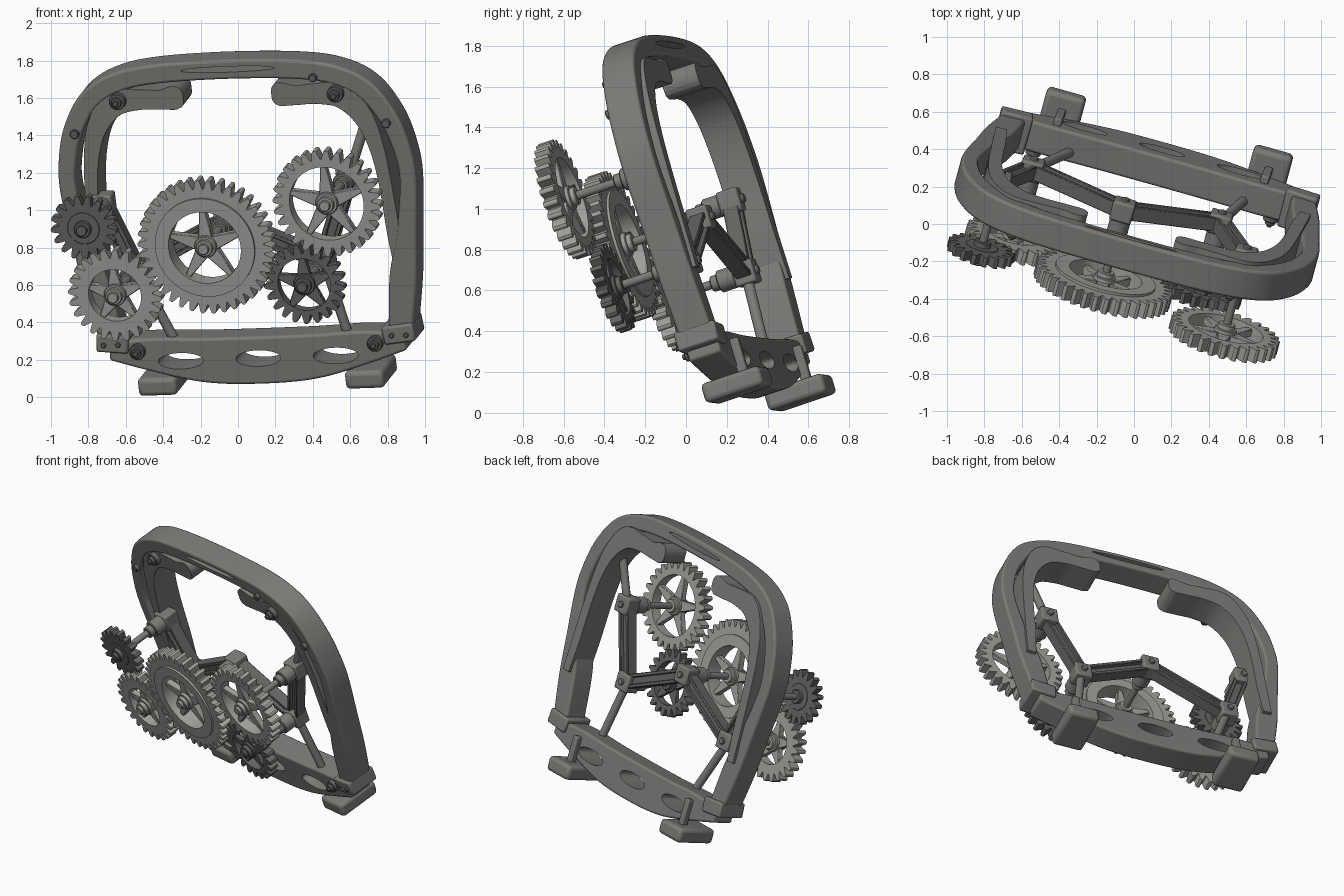
import bpy, bmesh
from math import sin, cos, pi, radians
from mathutils import Matrix, Vector

if "Cube" in bpy.data.objects:
    bpy.data.objects.remove(bpy.data.objects["Cube"])

# Leaning pose of the whole model; local axes: x width, y depth (front is -y), z up
M = (Matrix.Translation((.042, .11, .96)) @ Matrix.Rotation(radians(-15), 4, 'Z')
     @ Matrix.Rotation(radians(18), 4, 'X') @ Matrix.Rotation(radians(-2), 4, 'Y'))
parts, cutters = [], []
D = .085  # half depth of the frame


def grey(name, v):
    m = bpy.data.materials.new(name)
    m.diffuse_color = (v, v * .98, v * .93, 1)
    m.use_nodes = True
    m.node_tree.nodes["Principled BSDF"].inputs["Base Color"].default_value = m.diffuse_color
    return m


FRAME, DARK, LIGHT = grey('frame_grey', .2), grey('dark_grey', .13), grey('light_grey', .36)


def loc(x, z, n):
    """Local point at depth n that appears at (x, z) in the front view."""
    rx, rz = x - M[0][3] - M[0][1] * n, z - M[2][3] - M[2][1] * n
    a, b, c, d = M[0][0], M[0][2], M[2][0], M[2][2]
    k = a * d - b * c
    return Vector(((rx * d - b * rz) / k, n, (a * rz - c * rx) / k))


def finish(bm, name, bevel=0, segs=2, mat=FRAME):
    bmesh.ops.recalc_face_normals(bm, faces=bm.faces)
    me = bpy.data.meshes.new(name)
    bm.to_mesh(me)
    bm.free()
    me.materials.append(mat)
    ob = bpy.data.objects.new(name, me)
    bpy.context.collection.objects.link(ob)
    ob.matrix_world = M
    if bevel:
        m = ob.modifiers.new('bevel', 'BEVEL')
        m.width, m.segments, m.limit_method, m.angle_limit = bevel, segs, 'ANGLE', radians(50)
    parts.append(ob)
    return ob


def box(bm, size, centre, rot=Matrix()):
    bmesh.ops.create_cube(bm, size=1, matrix=Matrix.Translation(centre) @ rot @ Matrix.Diagonal((*size, 1)))


def cyl(bm, p, q, r, seg=24):
    p, q = Vector(p), Vector(q)
    d = q - p
    mat = Matrix.Translation((p + q) / 2) @ d.to_track_quat('Z', 'Y').to_matrix().to_4x4()
    bmesh.ops.create_cone(bm, cap_ends=True, segments=seg, radius1=r, radius2=r, depth=d.length, matrix=mat)


def axial(bm, c, n0, n1, r, seg=24):
    cyl(bm, (c[0], n0, c[-1]), (c[0], n1, c[-1]), r, seg)


def spline(pts, k=8):
    P = [Vector(p) for p in pts]
    P = [2 * P[0] - P[1]] + P + [2 * P[-1] - P[-2]]
    out = []
    for i in range(1, len(P) - 2):
        a, b, c, d = P[i - 1:i + 3]
        for j in range(k):
            t = j / k
            out.append(.5 * (2 * b + (c - a) * t + (2 * a - 5 * b + 4 * c - d) * t * t + (3 * b - a - 3 * c + d) * t ** 3))
    return out + [P[-2]]


def sweep(bm, rows, closed=False):
    """Join rows of section vertices into a tube."""
    n = len(rows[0])
    for a, b in zip(rows, rows[1:] + rows[:1] if closed else rows[1:]):
        for j in range(n):
            bm.faces.new((a[j], a[(j + 1) % n], b[(j + 1) % n], b[j]))
    if not closed:
        bm.faces.new(rows[0])
        bm.faces.new(rows[-1])


def strip(name, pts, n0, n1, bevel):
    """Curved band; each point is (u, v, half width)."""
    bm, rows, S = bmesh.new(), [], spline(pts)
    for i, s in enumerate(S):
        t = S[min(i + 1, len(S) - 1)] - S[max(i - 1, 0)]
        w = Vector((-t.y, t.x)).normalized() * s.z
        rows.append([bm.verts.new((s.x + g * w.x, n, s.y + g * w.y))
                     for g, n in ((-1, n0), (1, n0), (1, n1), (-1, n1))])
    sweep(bm, rows)
    return finish(bm, name, bevel, 3)


def cut_ovals(ob, ovals):
    for u, v, a, b in ovals:
        bm = bmesh.new()
        axial(bm, (u, v), -.3, .3, 1, 40)
        for w in bm.verts:
            w.co.x, w.co.z = u + (w.co.x - u) * a, v + (w.co.z - v) * b
        c = finish(bm, 'oval_cutter')
        parts.remove(c)
        c.hide_render = True
        c.hide_set(True)
        m = ob.modifiers.new('hole', 'BOOLEAN')
        m.object, m.operation, m.solver = c, 'DIFFERENCE', 'EXACT'
        cutters.append(c)


def mirrored(half):
    return half + [(-u, v, w) for u, v, w in half[-2::-1]]


# Outer hoop and bottom rail
hoop = strip('outer_hoop', mirrored([(.80, -.66, .065), (.85, -.35, .075), (.90, -.1, .055), (.943, .2, .046),
             (.928, .38, .048), (.875, .55, .052), (.77, .71, .055), (.62, .80, .054), (.4, .843, .054), (0, .857, .054)]),
             -D, D, .015)
cut_ovals(hoop, [(.02, .86, .26, .016)])
rail = strip('bottom_rail', mirrored([(.82, -.70, .05), (.6, -.725, .092), (.3, -.768, .125), (0, -.778, .133)]),
             -D, D, .015)
cut_ovals(rail, [(u, -.765, .125, .045) for u in (-.43, 0, .43)])

for s, side in ((-1, 'left'), (1, 'right')):
    # Inner hook curling in under the top rail, with a rounded end
    strip(side + '_hook', [(s * u, v, w) for u, v, w in ((.845, -.32, .03), (.83, -.1, .036), (.815, .2, .036),
          (.79, .4, .042), (.74, .56, .055), (.64, .685, .072), (.5, .705, .058), (.38, .70, .055), (.30, .708, .066),
          (.262, .708, .054), (.245, .708, .028))],
          -D + .004, D + .02, .018)
    # Corner clip
    bm = bmesh.new()
    box(bm, (.175, .215, .10), (s * .795, 0, -.652), Matrix.Rotation(-s * .1, 4, 'Y'))
    finish(bm, side + '_corner_clip', .012)
    # Foot pad and its peg
    bm = bmesh.new()
    box(bm, (.215, .31, .10), (s * .575, .05, -.903))
    finish(bm, side + '_foot', .025, 3)
    bm = bmesh.new()
    box(bm, (.045, .05, .2), (s * .575, .1, -.78))
    finish(bm, side + '_foot_peg', .008)
    # Bolts and screws
    bm = bmesh.new()
    for u, v, r in ((.605, .706, .045), (.66, -.70, .042)):
        axial(bm, (s * u, v), -.115, .06, r)
        axial(bm, (s * u, v), -.135, -.1, r * .65)
        axial(bm, (s * u, v), -.15, -.1, r * .35)
    axial(bm, (s * .865, .53), -.11, .06, .024)
    for u in (.76, .84):
        axial(bm, (s * u, -.655), -.12, -.09, .014, 12)
    if s > 0:
        axial(bm, (.49, .80), -.11, .06, .022)
    finish(bm, side + '_bolts', .004, 1, DARK)


def gear(name, c, n, r, teeth, hole, th, spokes, step, mat):
    """Toothed ring with star spokes, hub and shaft end."""
    tooth = (0, 0, .45, .9, 1, 1, .9, .45)
    h, N = .05, teeth * 8
    sections = [[(r - h + h * tooth[i % 8], -th / 2), (r - h + h * tooth[i % 8], th / 2), (hole, th / 2), (hole, -th / 2)]
                for i in range(N)]
    rings = [(name, sections)]
    if step:
        e = th / 2 + .014
        rings.append((name + '_raised_ring', [[(step, -e), (step, e), (hole, e), (hole, -e)]] * 64))
    for nm, secs in rings:
        bm, k = bmesh.new(), 2 * pi / len(secs)
        sweep(bm, [[bm.verts.new((c.x + R * cos(i * k), n + y, c.z + R * sin(i * k))) for R, y in sec]
                   for i, sec in enumerate(secs)], closed=True)
        finish(bm, nm, mat=mat)
    bm = bmesh.new()
    for i in range(spokes):
        a = 2 * pi * i / spokes + pi / 2
        d, e = Vector((cos(a), 0, sin(a))), Vector((-sin(a), 0, cos(a)))
        ring = [c + d * R + e * w for R, w in ((.03, -.042), (hole + .01, -.014), (hole + .01, .014), (.03, .042))]
        sweep(bm, [[bm.verts.new((p.x, y, p.z)) for p in ring] for y in (n - th * .28, n + th * .28)])
    axial(bm, c, n - th * .55, n + th * .55, max(.06, hole * .3) if spokes else hole + .005, 32)
    axial(bm, c, n - th * .5 - .03, n + th * .5 + .03, .046)
    axial(bm, c, n - th * .5 - .05, n, .03)
    finish(bm, name + '_hub', .004, 1, mat)


# Gears: name, front-view centre, depth, radius, teeth, hole, thickness, spokes, raised ring
J = {}
for name, x, z, n, r, t, hole, th, sp, step, mat in (
        ('upper_right_gear', .482, 1.045, -.50, .298, 28, .205, .075, 5, 0, LIGHT),
        ('centre_gear', -.165, .815, -.48, .375, 38, .20, .085, 5, .275, LIGHT),
        ('lower_right_gear', .36, .61, -.45, .222, 21, .145, .06, 5, 0, DARK),
        ('lower_left_gear', -.65, .555, -.47, .258, 24, .145, .075, 5, 0, LIGHT),
        ('upper_left_gear', -.82, .91, -.45, .182, 17, .085, .055, 0, 0, DARK)):
    c = loc(x, z, n)
    gear(name, c, n, r, t, hole, th, sp, step, mat)
    J[name] = j = Vector((c.x, -.05, c.z))
    # Joint block, shaft and collars behind each gear
    bm = bmesh.new()
    box(bm, (.12, .11, .12), j)
    finish(bm, name + '_joint_block', .012)
    bm = bmesh.new()
    axial(bm, j, n, .02, .022)
    axial(bm, j, -.19, -.1, .056)
    axial(bm, j, -.23, -.1, .04)
    finish(bm, name + '_shaft', .005, 1)

UR, CE, LR, LL, UL = J.values()

# Slotted link bars between the joints
for i, (p, q) in enumerate(((UR, LR), (LR, CE), (CE, LL), (LL, UL))):
    bm, d, y = bmesh.new(), q - p, Vector((0, 1, 0))
    x = d.normalized()
    rot = Matrix((x, y, x.cross(y))).transposed()
    mid = (p + q) / 2
    box(bm, (d.length, .03, .05), mid, rot.to_4x4())
    for s in (-1, 1):
        box(bm, (d.length + .06, .08, .024), mid + rot @ Vector((0, 0, s * .034)), rot.to_4x4())
    finish(bm, 'link_bar_%d' % (i + 1), .004, 1, DARK)

# Rods that tie the linkage to the frame
bm = bmesh.new()
cyl(bm, UR, (.75, 0, .57), .027)
cyl(bm, LL, loc(-.335, .30, -.03), .027)
cyl(bm, LR, loc(.60, .30, -.03), .027)
finish(bm, 'support_rods')

# Smooth shading, then rest on the ground and centre
bpy.context.view_layer.update()
for ob in parts:
    bpy.ops.object.select_all(action='DESELECT')
    ob.select_set(True)
    bpy.context.view_layer.objects.active = ob
    bpy.ops.object.shade_smooth_by_angle(angle=radians(35))
pts = [ob.matrix_world @ v.co for ob in parts for v in ob.data.vertices]
lo, hi = [[f(p[k] for p in pts) for k in range(3)] for f in (min, max)]
move = Matrix.Translation((-(lo[0] + hi[0]) / 2, -(lo[1] + hi[1]) / 2, -lo[2]))
for ob in parts + cutters:
    ob.matrix_world = move @ ob.matrix_world
